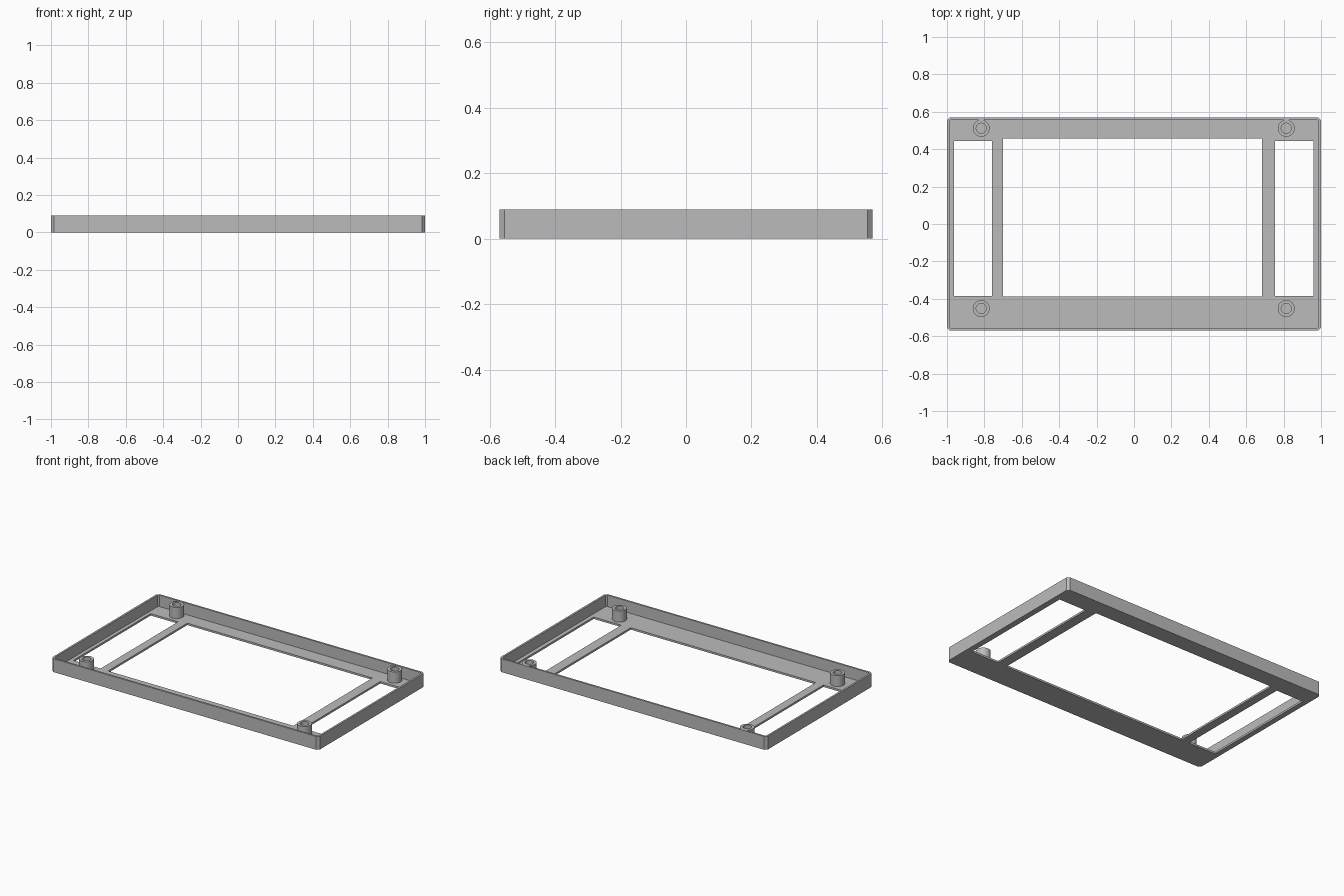
import bpy
import bmesh

cube = bpy.data.objects.get("Cube")
if cube:
    bpy.data.objects.remove(cube, do_unlink=True)

HALF_X, HALF_Y, HEIGHT = 1.0, 0.57, 0.09
WALL, FLOOR, CHAMFER = 0.013, 0.013, 0.016

grey = bpy.data.materials.new("grey plastic")
grey.use_nodes = True
colour = (0.5, 0.5, 0.5, 1)
grey.diffuse_color = colour
grey.node_tree.nodes["Principled BSDF"].inputs["Base Color"].default_value = colour


def make_object(name, bm):
    bmesh.ops.recalc_face_normals(bm, faces=bm.faces)
    mesh = bpy.data.meshes.new(name)
    bm.to_mesh(mesh)
    bm.free()
    mesh.materials.append(grey)
    obj = bpy.data.objects.new(name, mesh)
    bpy.context.collection.objects.link(obj)
    return obj


def block(name, x0, x1, y0, y1, z0, z1, chamfer=0):
    """Box between limits, with optional chamfered upright corners."""
    bm = bmesh.new()
    bmesh.ops.create_cube(bm, size=1)
    for v in bm.verts:
        v.co.x = x1 if v.co.x > 0 else x0
        v.co.y = y1 if v.co.y > 0 else y0
        v.co.z = z1 if v.co.z > 0 else z0
    if chamfer:
        upright = [e for e in bm.edges
                   if abs(e.verts[0].co.z - e.verts[1].co.z) > 1e-4]
        bmesh.ops.bevel(bm, geom=upright, offset=chamfer, segments=1,
                        affect='EDGES')
    return make_object(name, bm)


def cylinder(name, x, y, radius, z0, z1):
    bm = bmesh.new()
    bmesh.ops.create_cone(bm, cap_ends=True, segments=40, radius1=radius,
                          radius2=radius, depth=z1 - z0)
    bmesh.ops.translate(bm, verts=bm.verts, vec=(x, y, (z0 + z1) / 2))
    return make_object(name, bm)


def cut(target, cutter):
    cutter.hide_render = True
    mod = target.modifiers.new("cut", 'BOOLEAN')
    mod.operation = 'DIFFERENCE'
    mod.solver = 'EXACT'
    mod.object = cutter
    bpy.context.view_layer.objects.active = target
    bpy.ops.object.modifier_apply(modifier=mod.name)
    bpy.data.objects.remove(cutter, do_unlink=True)


# Shallow tray with thin walls
tray = block("tray", -HALF_X, HALF_X, -HALF_Y, HALF_Y, 0, HEIGHT, CHAMFER)
cut(tray, block("cavity_cutter", WALL - HALF_X, HALF_X - WALL,
                WALL - HALF_Y, HALF_Y - WALL, FLOOR, HEIGHT + 0.1, 0.008))

# Central window and the two narrow side windows
for x0, x1, y0, y1 in ((-0.70, 0.685, -0.388, 0.458),
                       (-0.963, -0.758, -0.385, 0.443),
                       (0.754, 0.96, -0.385, 0.443)):
    cut(tray, block("window_cutter", x0, x1, y0, y1, -0.1, 0.1))

# Four hollow screw posts
for side, x in (("right", -0.817), ("left", 0.814)):
    for end, y in (("front", -0.452), ("back", 0.512)):
        post = cylinder(f"{end}_{side}_post", x, y, 0.045, FLOOR / 2, 0.088)
        cut(post, cylinder("hole_cutter", x, y, 0.027, FLOOR, 0.2))
        bpy.ops.object.select_all(action='DESELECT')
        post.select_set(True)
        bpy.context.view_layer.objects.active = post
        bpy.ops.object.shade_smooth_by_angle()
